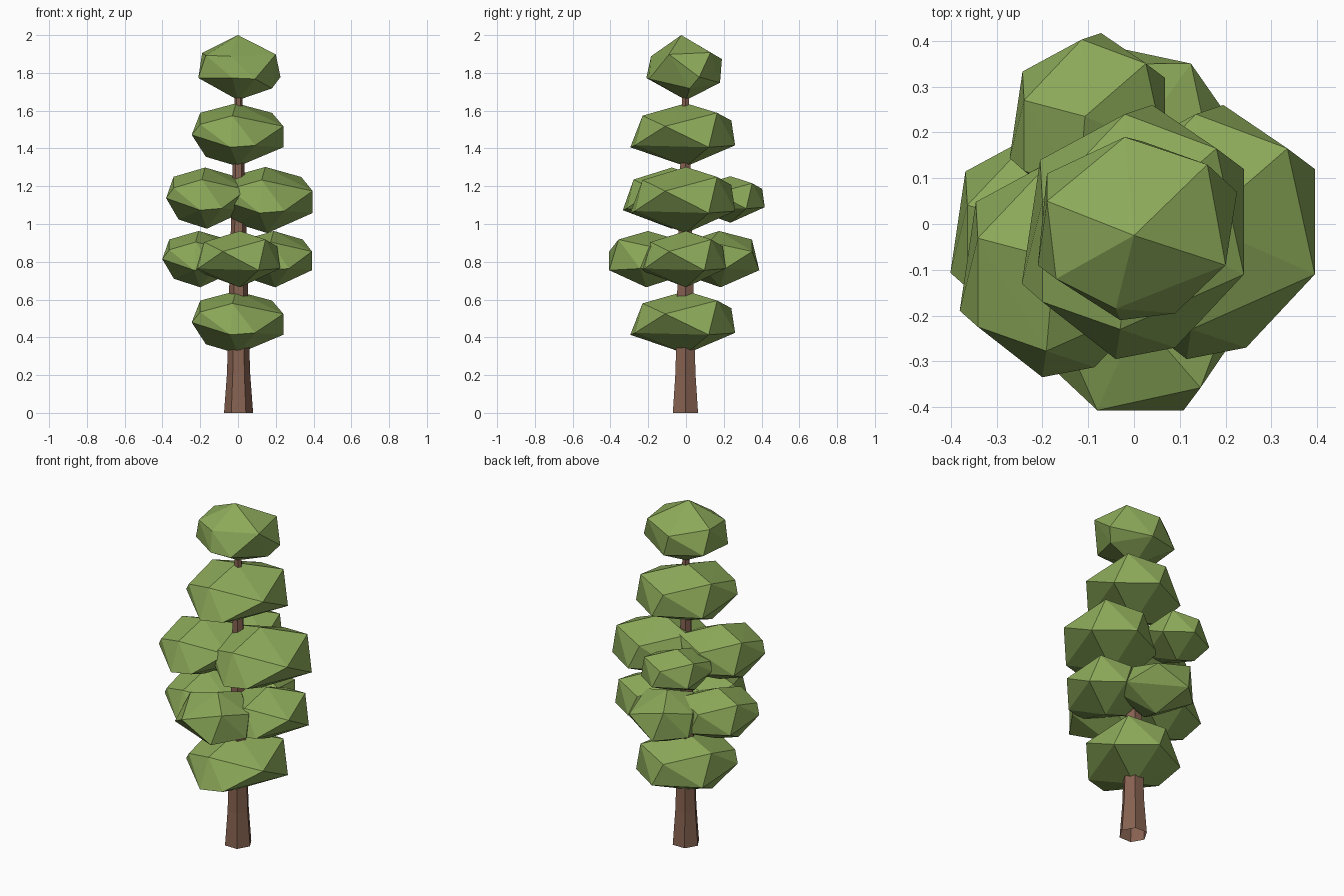
import bpy, bmesh, math
from mathutils import Vector, Matrix

if "Cube" in bpy.data.objects:
    bpy.data.objects.remove(bpy.data.objects["Cube"])


def material(name, rgb):
    m = bpy.data.materials.new(name)
    m.diffuse_color = (*rgb, 1)
    m.use_nodes = True
    m.node_tree.nodes["Principled BSDF"].inputs["Base Color"].default_value = m.diffuse_color
    return m


LEAF = material("leaf green", (0.26, 0.395, 0.10))
BARK = material("bark brown", (0.24, 0.122, 0.082))


def finish(bm, name, mat):
    me = bpy.data.meshes.new(name)
    bm.to_mesh(me)
    bm.free()
    me.materials.append(mat)
    ob = bpy.data.objects.new(name, me)
    bpy.context.collection.objects.link(ob)


# Trunk: six-sided tube, flared at the foot and tapering to the top
bm = bmesh.new()
rings = []
for z, r in [(0, 0.077), (0.2, 0.062), (0.34, 0.057), (0.65, 0.05), (1.3, 0.032), (1.75, 0.018)]:
    rings.append([bm.verts.new((0.003 + r * math.cos(i * math.pi / 3),
                                -0.003 + r * math.sin(i * math.pi / 3), z)) for i in range(6)])
for a, b in zip(rings, rings[1:]):
    for i in range(6):
        j = (i + 1) % 6
        bm.faces.new((a[i], a[j], b[j], b[i]))
bm.faces.new(rings[-1])
finish(bm, "trunk", BARK)

# One irregular faceted leaf clump, reused at several sizes
CLUMP = [(-0.01, 0, 0.165),
         (-0.20, 0.05, 0.115), (-0.02, 0.24, 0.075), (0.18, 0.165, 0.115),
         (0.24, -0.11, 0.045), (-0.03, -0.23, 0.10), (-0.20, -0.17, 0.055),
         (0.24, 0.12, -0.065), (0.04, 0.26, -0.055), (-0.205, 0.14, -0.05),
         (-0.245, -0.13, 0), (-0.04, -0.295, -0.065), (0.09, -0.27, -0.055),
         (-0.17, 0, -0.115), (0, 0, -0.165)]

# Rounder clump for the crown
CROWN = [(0, -0.025, 0.172),
         (-0.19, 0.05, 0.077), (-0.02, 0.19, 0.045), (0.16, 0.13, 0.08),
         (0.2, -0.09, 0.07), (-0.04, -0.185, 0.06), (-0.17, -0.12, 0.065),
         (0.225, 0.07, -0.05), (0.02, 0.18, -0.08), (-0.19, 0.11, -0.055),
         (-0.21, -0.09, -0.055), (-0.03, -0.21, -0.055), (0.09, -0.195, -0.06),
         (0.18, 0.02, -0.11), (0, 0, -0.172)]


def clump(name, centre, scale, half_height, turn=0, points=CLUMP):
    bm = bmesh.new()
    c = Vector(centre)
    rot = Matrix.Rotation(math.radians(turn), 3, 'Z')
    top = points[0][2]
    for x, y, z in points:
        bm.verts.new(c + rot @ Vector((x * scale, y * scale, z * half_height / top)))
    bmesh.ops.convex_hull(bm, input=bm.verts)
    loose = [v for v in bm.verts if not v.link_faces]
    bmesh.ops.delete(bm, geom=loose, context='VERTS')
    bmesh.ops.recalc_face_normals(bm, faces=bm.faces)
    finish(bm, name, LEAF)


# Single clumps centred on the trunk
clump("bottom_foliage", (0, 0, 0.479), 1, 0.166)
clump("upper_foliage", (0, 0, 1.472), 1, 0.167)
clump("crown_foliage", (0, 0, 1.828), 1, 0.172, points=CROWN)

# Lower tier of four clumps
clump("lower_foliage_left", (-0.2, 0, 0.814), 0.82, 0.149)
clump("lower_foliage_right", (0.197, 0, 0.814), 0.81, 0.149)
clump("lower_foliage_front", (0.01, -0.21, 0.814), 0.82, 0.149, turn=-90)
clump("lower_foliage_back", (0, 0.183, 0.814), 0.79, 0.149, turn=78)

# Middle tier of three clumps
clump("middle_foliage_right", (0.155, 0, 1.127), 1, 0.175)
clump("middle_foliage_left", (-0.165, -0.075, 1.137), 0.88, 0.162)
clump("middle_foliage_back", (-0.1, 0.235, 1.13), 0.7, 0.123)
